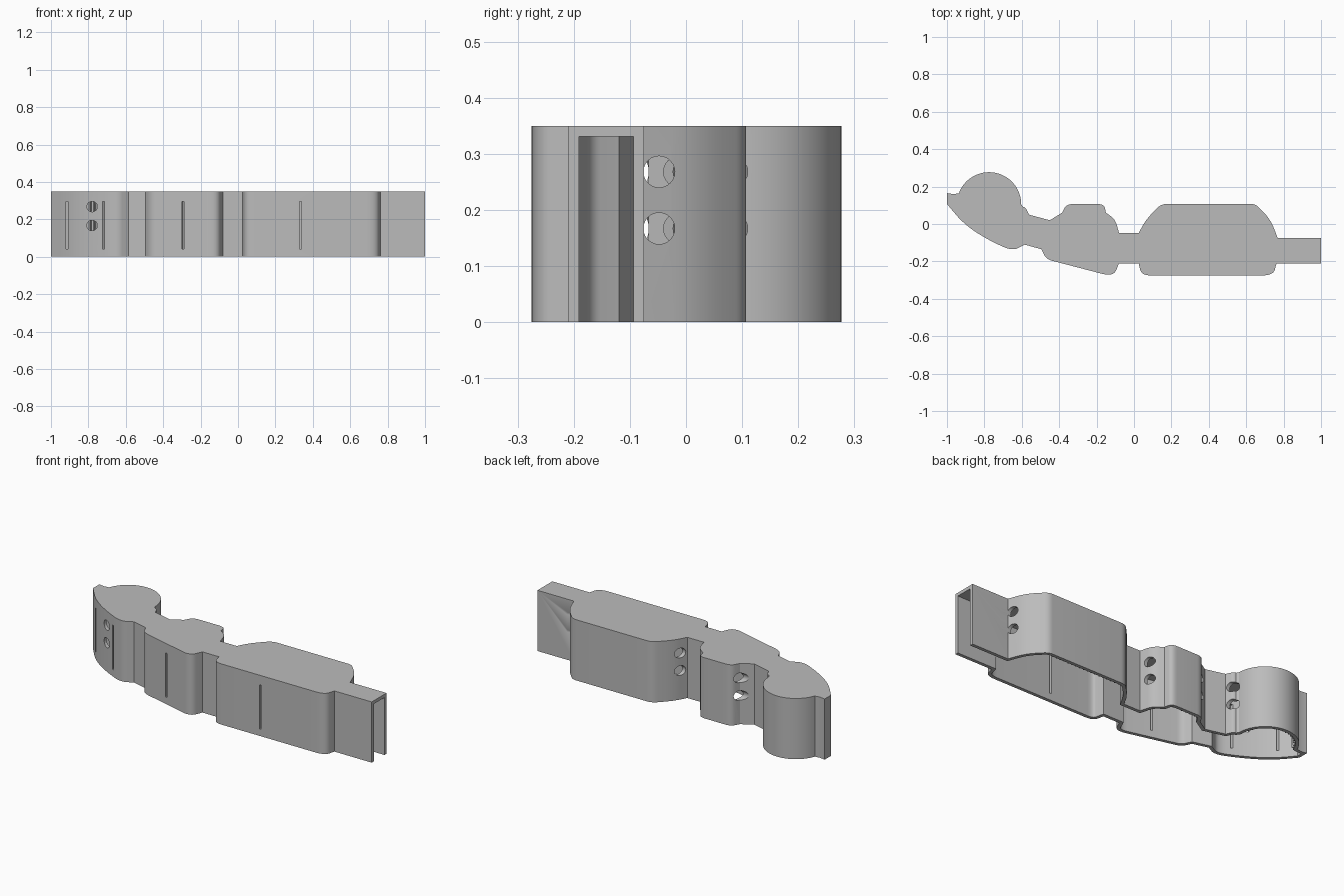
import bpy
import bmesh
import math
from mathutils import Vector

HEIGHT = 0.35
WALL = 0.019

cube = bpy.data.objects.get("Cube")
if cube:
    bpy.data.objects.remove(cube, do_unlink=True)

grey = bpy.data.materials.new("plain grey")
grey.use_nodes = True
colour = (0.5, 0.5, 0.5, 1)
grey.diffuse_color = colour
grey.node_tree.nodes["Principled BSDF"].inputs["Base Color"].default_value = colour


def rounded(corners, steps=6):
    """Round each (x, y, reach) corner with a quadratic curve."""
    path = []
    for i, (x, y, reach) in enumerate(corners):
        p = Vector((x, y))
        if not reach:
            path.append(p)
            continue
        before = Vector(corners[i - 1][:2]) - p
        after = Vector(corners[(i + 1) % len(corners)][:2]) - p
        a = p + before.normalized() * min(reach, before.length * 0.49)
        b = p + after.normalized() * min(reach, after.length * 0.49)
        for k in range(steps + 1):
            t = k / steps
            path.append(a * (1 - t) ** 2 + p * 2 * t * (1 - t) + b * t ** 2)
    return path


def inset(path, distance):
    """Offset a counter-clockwise outline inwards with mitred corners."""
    result = []
    for i, p in enumerate(path):
        d1 = (p - path[i - 1]).normalized()
        d2 = (path[(i + 1) % len(path)] - p).normalized()
        n1, n2 = Vector((-d1.y, d1.x)), Vector((-d2.y, d2.x))
        result.append(p + (n1 + n2) * distance / max(1 + n1.dot(n2), 0.3))
    return result


def add_prism(bm, path, low, high):
    bottom = [bm.verts.new((p.x, p.y, low)) for p in path]
    top = [bm.verts.new((p.x, p.y, high)) for p in path]
    bm.faces.new(bottom[::-1])
    bm.faces.new(top)
    for i in range(len(path)):
        j = (i + 1) % len(path)
        bm.faces.new((bottom[i], bottom[j], top[j], top[i]))


def finish(name, bm):
    bmesh.ops.recalc_face_normals(bm, faces=bm.faces)
    mesh = bpy.data.meshes.new(name)
    bm.to_mesh(mesh)
    bm.free()
    mesh.materials.append(grey)
    obj = bpy.data.objects.new(name, mesh)
    bpy.context.collection.objects.link(obj)
    return obj


def cut(target, cutter):
    mod = target.modifiers.new("cut", "BOOLEAN")
    mod.operation = "DIFFERENCE"
    mod.solver = "EXACT"
    mod.object = cutter
    bpy.ops.object.select_all(action="DESELECT")
    bpy.context.view_layer.objects.active = target
    target.select_set(True)
    bpy.ops.object.modifier_apply(modifier=mod.name)
    bpy.data.objects.remove(cutter, do_unlink=True)


# Outline: fingertip front, middle section, base section, then back along the rear
front = rounded([
    (-1, 0.165, 0), (-1, 0.107, 0), (-0.91, 0, 0.1), (-0.79, -0.08, 0.1),
    (-0.65, -0.145, 0.06), (-0.585, -0.11, 0), (-0.495, -0.135, 0),
    (-0.47, -0.188, 0.035), (-0.11, -0.282, 0.06), (-0.08, -0.21, 0),
    (0.025, -0.21, 0), (0.04, -0.275, 0.05), (0.745, -0.275, 0.06),
    (0.762, -0.21, 0), (1, -0.21, 0), (1, -0.075, 0), (0.768, -0.075, 0),
    (0.73, 0.025, 0.06), (0.65, 0.107, 0.025), (0.145, 0.107, 0.03),
    (0.065, 0.025, 0.06), (0.025, -0.048, 0), (-0.08, -0.048, 0),
    (-0.1, 0.025, 0.05), (-0.15, 0.06, 0), (-0.16, 0.107, 0.035),
    (-0.36, 0.107, 0.035), (-0.385, 0.06, 0), (-0.45, 0.02, 0),
    (-0.562, 0.05, 0), (-0.58, 0.09, 0.015)])
centre, radius = Vector((-0.775, 0.105)), 0.172


def on_bulb(degrees, r):
    a = math.radians(degrees)
    return centre + Vector((math.cos(a), math.sin(a))) * r


bulb = [on_bulb(a, radius) for a in range(0, 162, 5)]
outline = front + bulb + [Vector((-0.965, 0.16))]

bm = bmesh.new()
add_prism(bm, outline, 0, HEIGHT)
shell = finish("finger_shell", bm)

# Hollow inside, open underneath and at the base end
hollow = inset(outline, WALL)
for p in hollow:
    if p.x > 0.9:
        p.x = 1.1
bm = bmesh.new()
add_prism(bm, hollow, -0.1, HEIGHT - WALL)
cut(shell, finish("hollow_cutter", bm))

# Narrow slots in the front wall
bm = bmesh.new()
for x, y in ((-0.915, 0.01), (-0.72, -0.11), (-0.295, -0.225), (0.335, -0.265)):
    w, d = 0.005, 0.045
    add_prism(bm, [Vector((x + i * w, y + j * d))
                   for i, j in ((-1, -1), (1, -1), (1, 1), (-1, 1))], 0.04, 0.295)
cut(shell, finish("slot_cutter", bm))

# Pairs of cord holes at each joint, drilled along the given axis
bm = bmesh.new()
for x, y, axis in ((0.745, -0.048, "X"), (0.055, -0.012, "X"), (-0.1, 0.005, "X"),
                   (-0.4, 0.063, "X"), (-0.585, 0.082, "X"), (-0.78, -0.075, "Y")):
    for z in (0.167, 0.268):
        made = bmesh.ops.create_cone(bm, cap_ends=True, segments=24,
                                     radius1=0.028, radius2=0.028, depth=0.13)
        turn = Vector((0, 0, 1)).rotation_difference(
            Vector((1, 0, 0) if axis == "X" else (0, 1, 0)))
        bmesh.ops.rotate(bm, verts=made["verts"], matrix=turn.to_matrix())
        bmesh.ops.translate(bm, verts=made["verts"], vec=(x, y, z))
cut(shell, finish("hole_cutter", bm))

bpy.ops.object.select_all(action="DESELECT")
shell.select_set(True)
bpy.context.view_layer.objects.active = shell
bpy.ops.object.shade_smooth_by_angle(angle=math.radians(28))


# Small upright grip ridges along the inside of the rear wall
def ridges(name, spots):
    bm = bmesh.new()
    for p, inward in spots:
        side = Vector((-inward.y, inward.x)) * 0.009
        add_prism(bm, [p - side - inward * 0.004, p + side - inward * 0.004,
                       p + inward * 0.012], 0.005, HEIGHT - WALL / 2)
    finish(name, bm)


def straight_spots(start, end, count):
    y = 0.107 - WALL
    return [(Vector((start + (end - start) * i / (count - 1), y)), Vector((0, -1)))
            for i in range(count)]


ridges("base_grip_ridges", straight_spots(0.17, 0.63, 19))
ridges("middle_grip_ridges", straight_spots(-0.33, -0.19, 6))
ridges("tip_grip_ridges", [(on_bulb(a, radius - WALL), on_bulb(a, -1) - centre)
                           for a in range(15, 160, 9)])
